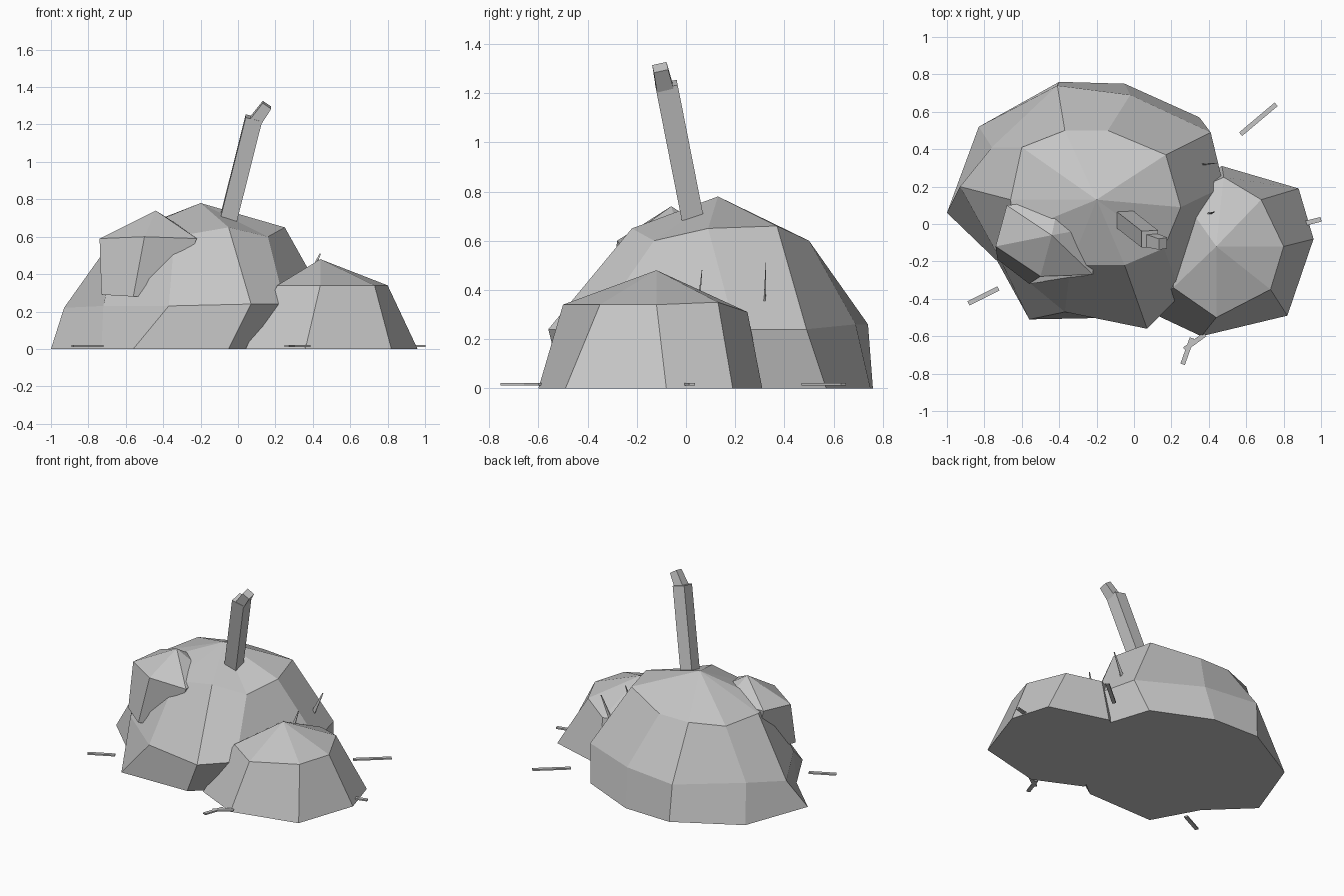
import bpy, bmesh
from mathutils import Vector

if "Cube" in bpy.data.objects:
    bpy.data.objects.remove(bpy.data.objects["Cube"])

grey = bpy.data.materials.new("stone_grey")
grey.diffuse_color = (0.56, 0.56, 0.56, 1)
grey.use_nodes = True
grey.node_tree.nodes["Principled BSDF"].inputs["Base Color"].default_value = grey.diffuse_color


def finish(name, bm):
    bmesh.ops.recalc_face_normals(bm, faces=bm.faces)
    mesh = bpy.data.meshes.new(name)
    bm.to_mesh(mesh)
    bm.free()
    mesh.materials.append(grey)
    obj = bpy.data.objects.new(name, mesh)
    bpy.context.collection.objects.link(obj)


def lump(name, rings, apex):
    """Faceted mound: stacked rings joined by quads and closed by a peak."""
    bm = bmesh.new()
    loops = [[bm.verts.new(p) for p in ring] for ring in rings]
    n = len(loops[0])
    top = bm.verts.new(apex)
    bm.faces.new(loops[0])
    for a, b in zip(loops, loops[1:]):
        for i in range(n):
            j = (i + 1) % n
            bm.faces.new((a[i], a[j], b[j], b[i]))
    for i in range(n):
        bm.faces.new((loops[-1][i], loops[-1][(i + 1) % n], top))
    finish(name, bm)


def beam(name, start, end, width, depth, side=(1, 0, 0), taper=1.0):
    """Square bar between two points, optionally narrowing to its end."""
    start, end = Vector(start), Vector(end)
    axis = (end - start).normalized()
    u = Vector(side)
    u = (u - axis * u.dot(axis)).normalized()
    v = axis.cross(u)
    bm = bmesh.new()
    loops = []
    for p, s in ((start, 1.0), (end, taper)):
        loops.append([bm.verts.new(p + u * a * width * s / 2 + v * b * depth * s / 2)
                      for a, b in ((-1, -1), (1, -1), (1, 1), (-1, 1))])
    bm.faces.new(loops[0])
    bm.faces.new(loops[1])
    for i in range(4):
        j = (i + 1) % 4
        bm.faces.new((loops[0][i], loops[0][j], loops[1][j], loops[1][i]))
    finish(name, bm)


# Large main mound
lump("main_mound", [
    [(-1, .06, 0), (-.83, .52, 0), (-.4, .76, 0), (-.05, .75, 0), (.35, .57, 0),
     (.47, .2, 0), (.2, -.3, 0), (-.05, -.5, 0), (-.56, -.51, 0), (-.73, -.2, 0)],
    [(-.93, .2, .22), (-.76, .41, .24), (-.41, .74, .26), (-.02, .69, .26), (.41, .49, .24),
     (.48, .2, .24), (.25, -.38, .24), (.07, -.56, .24), (-.37, -.47, .23), (-.72, -.18, .23)],
    [(-.66, .13, .6), (-.6, .41, .6), (-.37, .5, .6), (-.14, .5, .6), (.17, .37, .66),
     (.25, .09, .65), (.16, -.13, .6), (-.05, -.22, .65), (-.34, -.22, .6), (-.64, -.05, .6)],
], (-.2, .13, .78))

# Smaller mound leaning on the right
lump("side_mound", [
    [(.36, -.6, 0), (.82, -.49, 0), (.96, -.08, 0), (.88, .19, 0),
     (.47, .31, 0), (.2, .15, 0), (.04, -.45, 0)],
    [(.44, -.5, .34), (.73, -.35, .34), (.8, -.12, .34), (.68, .13, .35),
     (.48, .25, .31), (.25, .15, .33), (.21, -.34, .34)],
], (.44, -.12, .48))

# Lump bulging out of the front left
lump("shoulder_lump", [
    [(-.6, .1, .28), (-.73, -.19, .29), (-.56, -.32, .28), (-.35, -.22, .28),
     (-.3, 0, .28), (-.4, .1, .28)],
    [(-.68, .1, .61), (-.74, -.12, .59), (-.5, -.28, .6), (-.22, -.27, .59),
     (-.22, -.02, .6), (-.4, .13, .62)],
], (-.44, -.06, .74))

# Leaning post with a broken tip
beam("post", (-.075, .045, .6), (.085, -.08, 1.235), .09, .09)
beam("post_tip", (.09, -.085, 1.215), (.155, -.105, 1.305), .065, .07, taper=.85)

# Loose twigs on the ground
twigs = [((.57, .48), (.76, .64)), ((.9, 0), (1, .025)), ((-.885, -.425), (-.725, -.345)),
         ((.26, -.75), (.31, -.61)), ((.27, -.67), (.38, -.59))]
for i, (a, b) in enumerate(twigs):
    beam(f"twig_{i + 1}", (*a, .016), (*b, .016), .01, .025, side=(0, 0, 1))

# Thin blades standing in the gap between the mounds
beam("blade_tall", (.37, .32, .36), (.44, .325, .51), .025, .008, taper=.3)
beam("blade_short", (.4, .055, .38), (.43, .065, .48), .02, .008, taper=.3)
